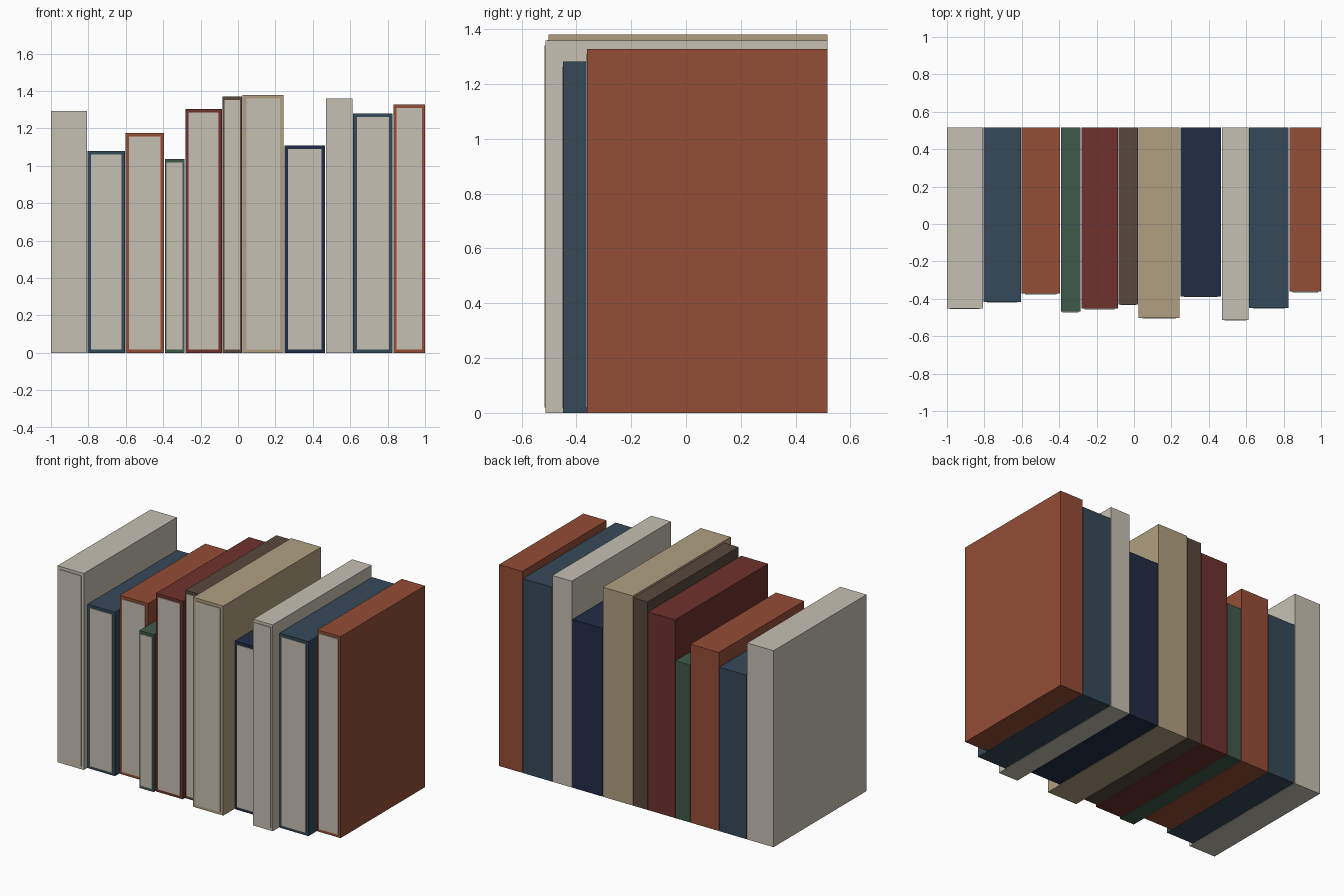
import bpy, bmesh

if "Cube" in bpy.data.objects:
    bpy.data.objects.remove(bpy.data.objects["Cube"])

BACK = 0.517      # all spines line up here
LIP = 0.004       # page block stands slightly proud of the cover


def srgb(r, g, b):
    f = lambda c: c / 12.92 if c <= 0.04045 else ((c + 0.055) / 1.055) ** 2.4
    return (f(r / 255), f(g / 255), f(b / 255), 1.0)


COLOURS = {
    "cream": (198, 192, 178), "slate_blue": (53, 73, 88),
    "rust": (148, 77, 54), "green": (64, 90, 76),
    "maroon": (110, 50, 45), "brown": (88, 72, 60),
    "tan": (176, 160, 128), "navy": (34, 44, 70),
}
mats = {}
for name, rgb in COLOURS.items():
    mats[name] = bpy.data.materials.new(name)
    mats[name].diffuse_color = srgb(*rgb)


def box(name, lo, hi, mat):
    bm = bmesh.new()
    bmesh.ops.create_cube(bm, size=1)
    for v in bm.verts:
        v.co = [h if c > 0 else l for c, l, h in zip(v.co, lo, hi)]
    me = bpy.data.meshes.new(name)
    bm.to_mesh(me)
    bm.free()
    me.materials.append(mats[mat])
    ob = bpy.data.objects.new(name, me)
    bpy.context.collection.objects.link(ob)


# left x, right x, height, front y, cover colour
BOOKS = [
    (-1.000, -0.808, 1.294, -0.455, "cream"),
    (-0.804, -0.605, 1.080, -0.420, "slate_blue"),
    (-0.601, -0.395, 1.176, -0.376, "rust"),
    (-0.391, -0.286, 1.037, -0.472, "green"),
    (-0.282, -0.086, 1.305, -0.456, "maroon"),
    (-0.082, 0.021, 1.370, -0.434, "brown"),
    (0.025, 0.244, 1.380, -0.506, "tan"),
    (0.248, 0.466, 1.108, -0.391, "navy"),
    (0.470, 0.612, 1.359, -0.517, "cream"),
    (0.616, 0.827, 1.281, -0.452, "slate_blue"),
    (0.831, 1.000, 1.327, -0.365, "rust"),
]

for i, (x0, x1, h, y0, colour) in enumerate(BOOKS, 1):
    # cover with spine at the back
    box(f"book_cover_{i}", (x0, y0 + LIP, 0), (x1, BACK, h), colour)
    # page block showing at the front
    e = 0.09 * (x1 - x0)
    box(f"book_pages_{i}", (x0 + e, y0, 0.019),
        (x1 - e, y0 + 0.05, h - 0.019), "cream")

for m in bpy.data.materials:
    if m.users and not m.is_grease_pencil:
        m.use_nodes = True
        m.node_tree.nodes["Principled BSDF"].inputs["Base Color"].default_value = m.diffuse_color
